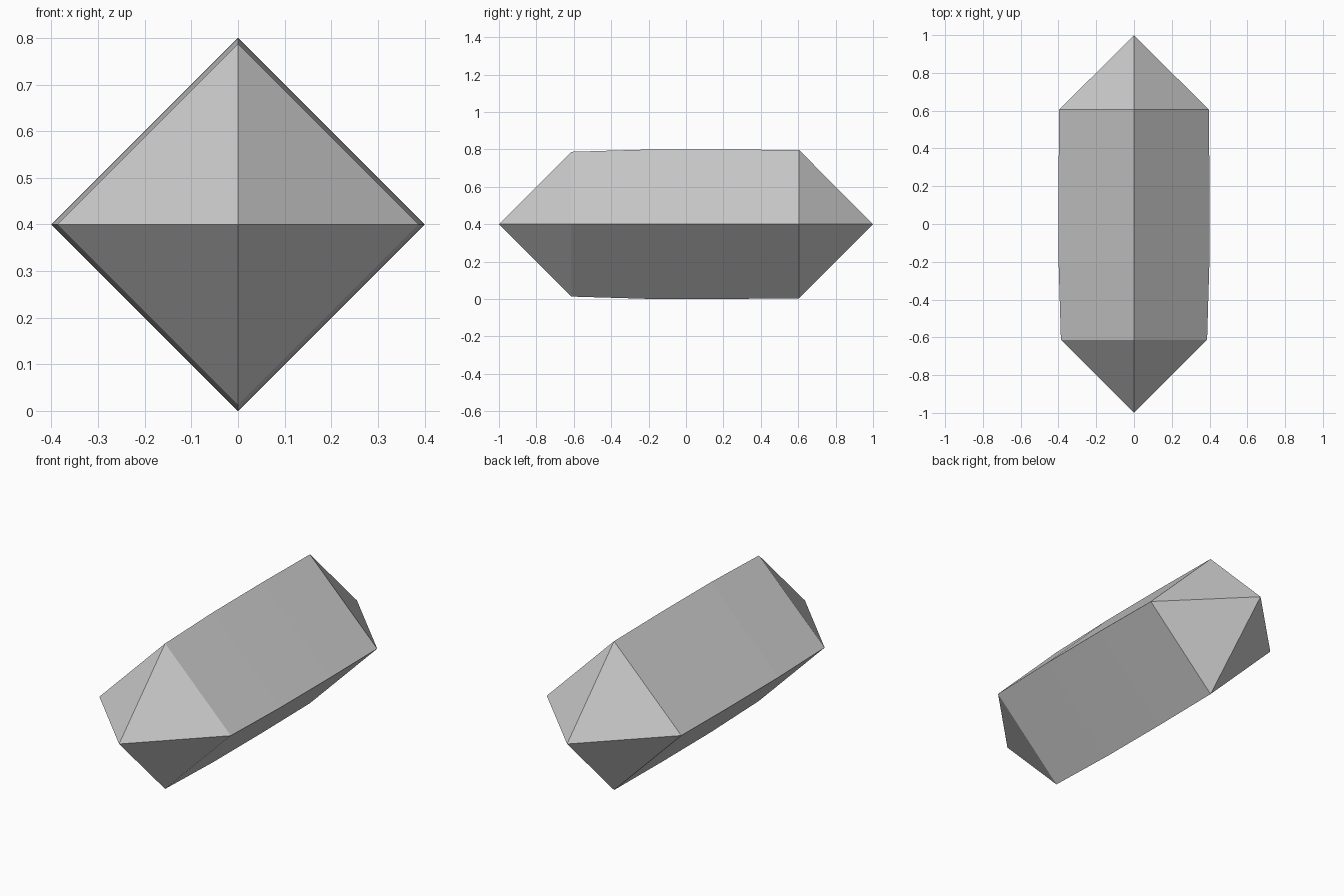
import bpy, bmesh, math

if "Cube" in bpy.data.objects:
    bpy.data.objects.remove(bpy.data.objects["Cube"], do_unlink=True)

# Single neutral grey
grey = bpy.data.materials.new("light grey")
grey.use_nodes = True
colour = (0.6, 0.6, 0.6, 1)
grey.diffuse_color = colour
grey.node_tree.nodes["Principled BSDF"].inputs["Base Color"].default_value = colour

SIDES = 4
CENTRE_Z = 0.4
# Slightly bulging body: (position along y, radius)
PROFILE = [(-0.613, 0.387), (-0.21, 0.399), (0.2, 0.4), (0.605, 0.396)]

bm = bmesh.new()


def ring(y, radius):
    angles = [2 * math.pi * i / SIDES for i in range(SIDES)]
    return [bm.verts.new((radius * math.cos(a), y, CENTRE_Z + radius * math.sin(a)))
            for a in angles]


# Body bands
rings = [ring(y, r) for y, r in PROFILE]
for a, b in zip(rings, rings[1:]):
    for i in range(SIDES):
        j = (i + 1) % SIDES
        bm.faces.new((a[i], a[j], b[j], b[i]))

# Pointed ends
for end, y in ((rings[0], -1), (rings[-1], 1)):
    tip = bm.verts.new((0, y, CENTRE_Z))
    for i in range(SIDES):
        bm.faces.new((end[i], end[(i + 1) % SIDES], tip))

bmesh.ops.recalc_face_normals(bm, faces=bm.faces)
mesh = bpy.data.meshes.new("crystal")
bm.to_mesh(mesh)
bm.free()
mesh.materials.append(grey)
crystal = bpy.data.objects.new("crystal", mesh)
bpy.context.collection.objects.link(crystal)
